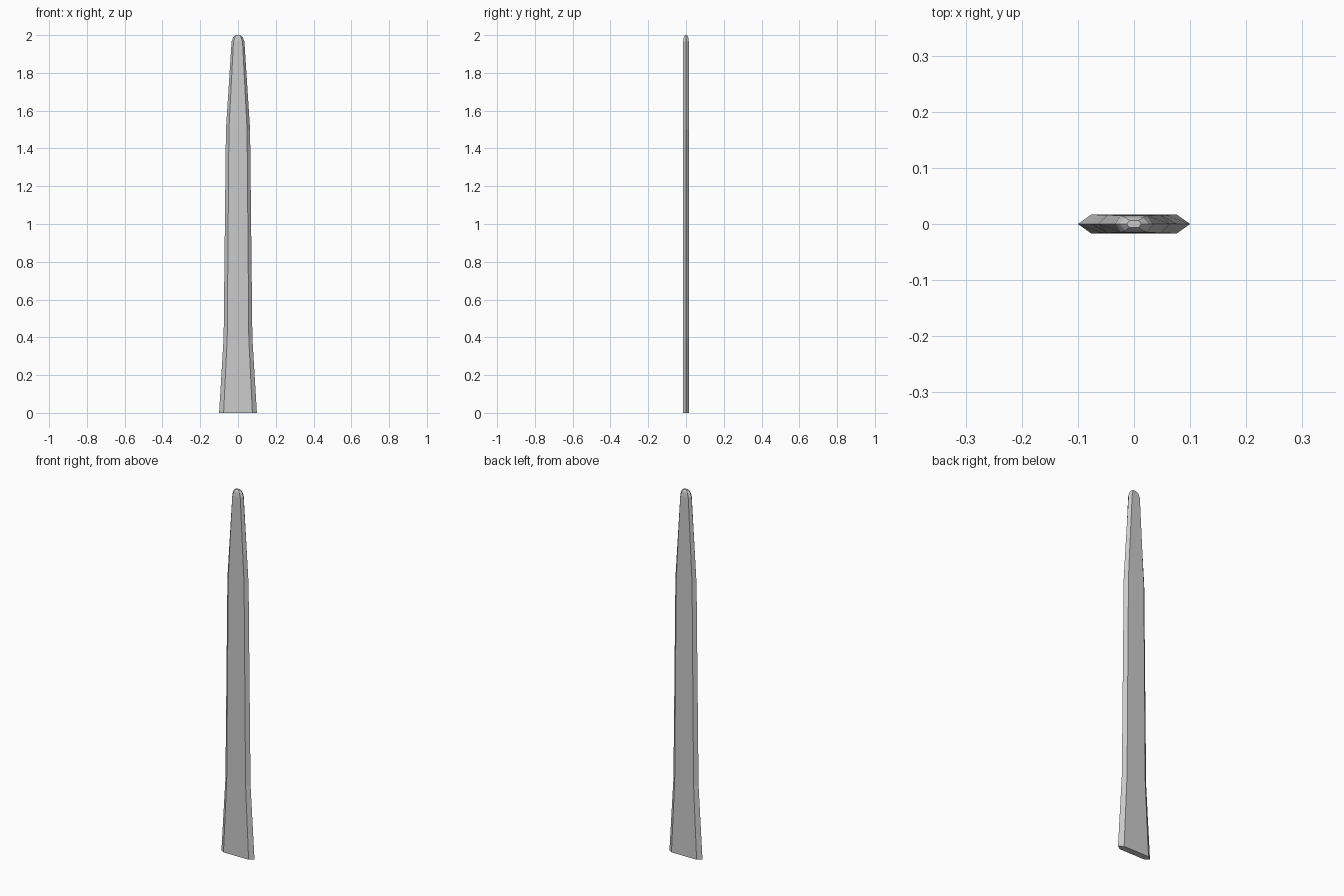
import bpy, bmesh

if "Cube" in bpy.data.objects:
    bpy.data.objects.remove(bpy.data.objects["Cube"])

# Blade stations: height, half width to edge, half width of flat, half thickness
stations = [
    (0.00, 0.100, 0.076, 0.017),
    (0.40, 0.076, 0.057, 0.016),
    (1.50, 0.064, 0.048, 0.016),
    (1.965, 0.034, 0.024, 0.015),
    (1.988, 0.026, 0.016, 0.012),
    (2.00, 0.013, 0.008, 0.006),
]

bm = bmesh.new()
# Six-sided cross-sections
rings = []
for z, w, f, t in stations:
    section = [(-w, 0), (-f, -t), (f, -t), (w, 0), (f, t), (-f, t)]
    rings.append([bm.verts.new((x, y, z)) for x, y in section])

# Flats and bevelled edges between the stations
for lower, upper in zip(rings, rings[1:]):
    for i in range(6):
        j = (i + 1) % 6
        bm.faces.new((lower[i], lower[j], upper[j], upper[i]))

# Base and tip caps
bm.faces.new(rings[0][::-1])
bm.faces.new(rings[-1])
bmesh.ops.recalc_face_normals(bm, faces=bm.faces)

mesh = bpy.data.meshes.new("blade")
bm.to_mesh(mesh)
bm.free()
blade = bpy.data.objects.new("blade", mesh)
bpy.context.collection.objects.link(blade)
